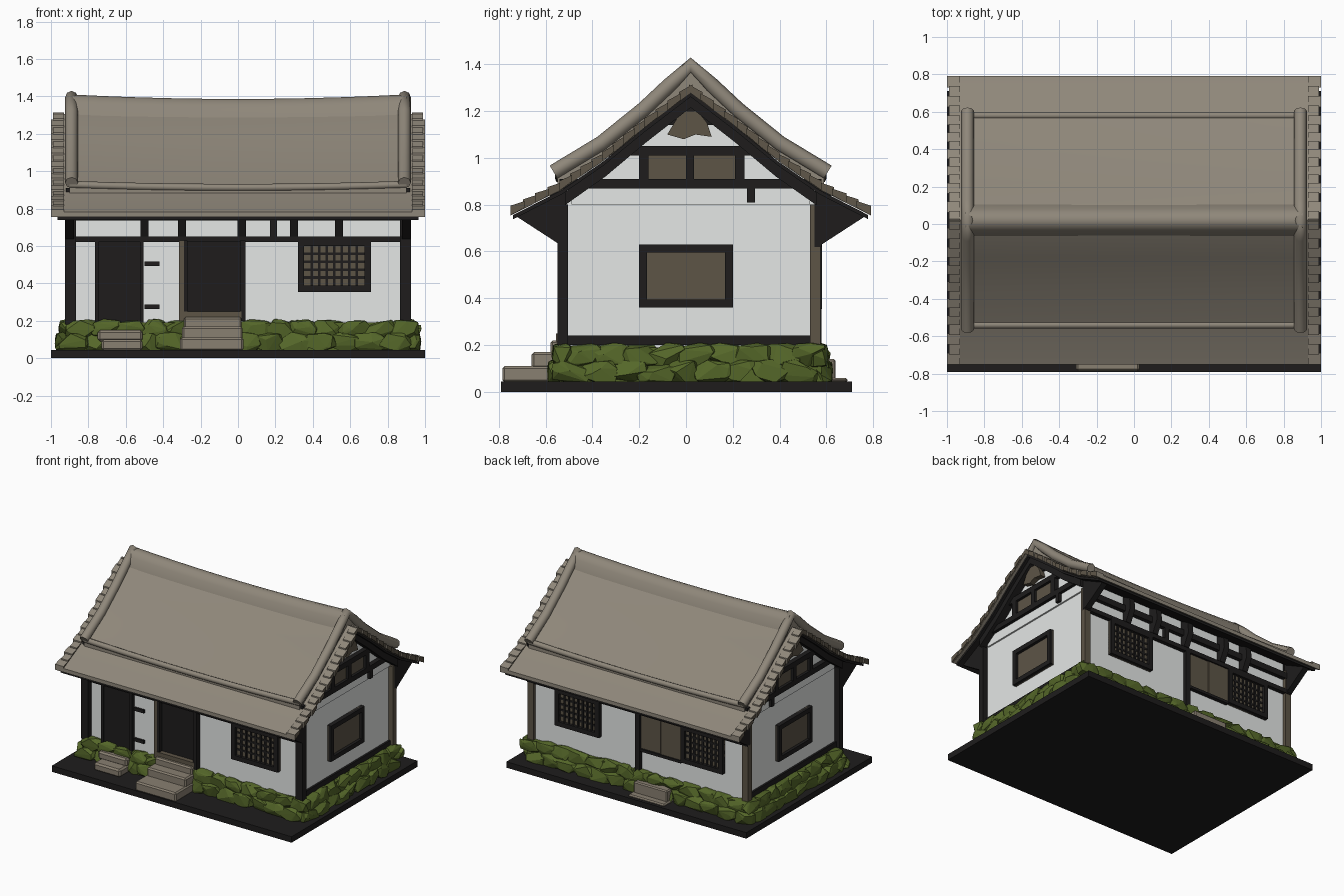
import bpy, bmesh, math, random
from mathutils import Vector

if "Cube" in bpy.data.objects:
    bpy.data.objects.remove(bpy.data.objects["Cube"])

random.seed(4)
YC = 0.02  # centre line of the house in y


def material(name, col):
    m = bpy.data.materials.new(name)
    m.diffuse_color = (*col, 1)
    m.use_nodes = True
    m.node_tree.nodes["Principled BSDF"].inputs["Base Color"].default_value = m.diffuse_color
    return m


ROOF = material("roof tan", (0.275, 0.243, 0.195))
EDGE = material("tile edge brown", (0.115, 0.095, 0.068))
WHITE = material("plaster white", (0.79, 0.81, 0.8))
DARK = material("dark timber", (0.013, 0.012, 0.012))
WOOD = material("shutter brown", (0.11, 0.09, 0.062))
MOSS = material("mossy stone", (0.09, 0.135, 0.022))
STEP = material("step stone", (0.25, 0.215, 0.165))


def finish(name, bm, mat, smooth=None):
    bmesh.ops.recalc_face_normals(bm, faces=bm.faces[:])
    me = bpy.data.meshes.new(name)
    bm.to_mesh(me)
    bm.free()
    me.materials.append(mat)
    ob = bpy.data.objects.new(name, me)
    bpy.context.collection.objects.link(ob)
    if smooth:
        bpy.context.view_layer.objects.active = ob
        ob.select_set(True)
        bpy.ops.object.shade_smooth_by_angle(angle=math.radians(smooth))
        ob.select_set(False)
    return ob


def boxes(name, items, mat, bevel=0.0):
    """Several boxes (x0,x1,y0,y1,z0,z1) in one object."""
    bm = bmesh.new()
    for x0, x1, y0, y1, z0, z1 in items:
        vs = bmesh.ops.create_cube(bm, size=1)["verts"]
        for v in vs:
            v.co = Vector(((x0 + x1) / 2 + v.co.x * (x1 - x0),
                           (y0 + y1) / 2 + v.co.y * (y1 - y0),
                           (z0 + z1) / 2 + v.co.z * (z1 - z0)))
    if bevel:
        bmesh.ops.bevel(bm, geom=bm.edges[:], offset=bevel, segments=1, affect='EDGES')
    return finish(name, bm, mat)


def prism(name, pts, xs, mat, sag=0.0, smooth=None):
    """Closed (y,z) outline swept along x; sag lifts the ends."""
    bm = bmesh.new()
    rings = [[bm.verts.new((x, y + YC, z + sag * x * x)) for y, z in pts] for x in xs]
    n = len(pts)
    for a, b in zip(rings, rings[1:]):
        for i in range(n):
            bm.faces.new((a[i], a[(i + 1) % n], b[(i + 1) % n], b[i]))
    bm.faces.new(rings[0])
    bm.faces.new(rings[-1][::-1])
    return finish(name, bm, mat, smooth)


def tube(name, path, r, mat, sides=8):
    """Round bar along a polyline lying in one plane."""
    cu = bpy.data.curves.new(name, 'CURVE')
    cu.dimensions = '3D'
    cu.bevel_depth = r
    cu.bevel_resolution = sides // 4
    cu.use_fill_caps = True
    sp = cu.splines.new('POLY')
    sp.points.add(len(path) - 1)
    for p, q in zip(sp.points, path):
        p.co = (*q, 1)
    cu.materials.append(mat)
    ob = bpy.data.objects.new(name, cu)
    bpy.context.collection.objects.link(ob)
    return ob


def mirrored(half):
    """Half outline from eave to ridge -> full outline from -y to +y."""
    return [(-d, z) for d, z in half] + [(d, z) for d, z in half[-2::-1]]


def shell(half, t):
    return mirrored(half) + mirrored([(d, z - t) for d, z in half])[::-1]


# ground slab and stone footing
boxes("ground_slab", [(-1, 1, -0.79, 0.71, 0, 0.045)], DARK)
boxes("footing_core", [(-0.92, 0.92, -0.54, 0.58, 0.04, 0.19)], MOSS)
bm = bmesh.new()


def stone(cx, cy, cz, sx, sy, sz):
    vs = []
    for _ in range(22):
        d = Vector([random.uniform(-1, 1) for _ in range(3)])
        d /= max(abs(c) for c in d) ** 0.5 * d.length ** 0.5
        vs.append(bm.verts.new((cx + d.x * sx, cy + d.y * sy, cz + d.z * sz)))
    res = bmesh.ops.convex_hull(bm, input=vs)
    bmesh.ops.delete(bm, geom=[v for v in res["geom_interior"] if isinstance(v, bmesh.types.BMVert)],
                     context='VERTS')


for row, (z, out) in enumerate(((0.085, 0.02), (0.155, 0.0))):
    for i in range(14):
        x = -0.89 + 1.78 * (i + 0.4 * row) / 13.4
        for y in (-0.53 - out, 0.565 + out):
            stone(x, y, z, 0.095, 0.045, 0.055)
    for i in range(9):
        y = -0.49 + 1.02 * (i + 0.4 * row) / 8.4
        for s in (-1, 1):
            stone(s * (0.915 + out), y, z, 0.045, 0.09, 0.055)
finish("footing_stones", bm, MOSS)

# plastered house body with gables
prism("house_walls", mirrored([(0.53, 0.18), (0.53, 0.88), (0, 1.25)]), [-0.885, 0.885], WHITE)

# lower roof with dark soffit
low = [(0.77, 0.782), (0.56, 0.888), (0.38, 1.01), (0.2, 1.155), (0, 1.305)]
xs = [-0.985 + 1.97 * i / 10 for i in range(11)]
prism("lower_roof", shell(low, 0.028), xs, ROOF, smooth=25)
prism("roof_soffit", shell([(d * 0.985, z - 0.026) for d, z in low], 0.018), [-0.965, 0.965], DARK)

# upper roof layer, its ridge, bottom rims and verge rolls
up = [(0.57, 0.912), (0.38, 1.037), (0.2, 1.185), (0.09, 1.282), (0, 1.34)]
xs = [-0.9 + 1.8 * i / 10 for i in range(11)]
prism("upper_roof", shell(up, 0.07), xs, ROOF, sag=0.02, smooth=25)
prism("ridge_roll", [(-0.085, 1.28), (-0.06, 1.345), (-0.03, 1.378), (0, 1.386), (0.03, 1.378),
                     (0.06, 1.345), (0.085, 1.28)], xs, ROOF, sag=0.03, smooth=40)
for s in (-1, 1):
    tube("upper_roof_rim", [(x, YC + s * 0.56, 0.912 + 0.02 * x * x) for x in xs], 0.02, ROOF)
    tube("verge_roll", [(s * 0.89, YC + d, z) for d, z in
                        mirrored([(0.585, 0.938), (0.38, 1.062), (0.2, 1.207), (0.09, 1.31), (0, 1.395)])],
         0.034, ROOF)

# stacked tiles along both verges
bm = bmesh.new()
for (d0, z0), (d1, z1) in zip(low, low[1:]):
    for k in range(4):
        a, b = k / 4, (k + 1.15) / 4
        for s in (-1, 1):
            for g in (-1, 1):
                co = []
                for t, lift in ((a, 0.014), (b, 0.003), (b, -0.025), (a, -0.028)):
                    co.append((YC + g * (d0 + (d1 - d0) * t), z0 + (z1 - z0) * t + lift))
                ends = [[bm.verts.new((s * x, *c)) for c in co] for x in (0.93, 1.0 - 0.012 * (k % 2))]
                for i in range(4):
                    j = (i + 1) % 4
                    bm.faces.new((ends[0][i], ends[0][j], ends[1][j], ends[1][i]))
                bm.faces.new(ends[0])
                bm.faces.new(ends[1])
verge = finish("verge_tiles", bm, ROOF)
verge.data.materials.append(EDGE)
for p in verge.data.polygons:  # outward ends and undersides are darker
    if abs(p.normal.x) > 0.7 or p.normal.z < -0.3:
        p.material_index = 1

# eave brackets: deep at the corners, short beam ends between
for g in (-1, 1):
    for x in (-0.9, -0.5, -0.3, 0.02, 0.3, 0.54, 0.9):
        end = abs(x) > 0.8
        out = [(0.53, 0.63), (0.56, 0.63), (0.745, 0.75), (0.53, 0.87)] if end else \
              [(0.53, 0.65), (0.565, 0.65), (0.61, 0.74), (0.6, 0.85), (0.53, 0.87)]
        prism("eave_bracket", [(g * y, z) for y, z in out], [x - 0.022, x + 0.022], DARK)

# long-wall beams and corner posts
FY, BY = -0.51, 0.55
for name, y0, y1 in (("front", FY - 0.03, FY), ("back", BY, BY + 0.03)):
    boxes(name + "_beams", [(-0.92, 0.92, y0, y1, 0.62, 0.652), (-0.92, 0.92, y0, y1, 0.735, 0.78)]
          + [(x - 0.018, x + 0.018, y0, y1, 0.64, 0.75) for x in (-0.5, -0.3, 0.02, 0.19, 0.3, 0.54)], DARK)
boxes("front_corner_posts", [(s * 0.895 - 0.03, s * 0.895 + 0.03, -0.55, -0.505, 0.18, 0.8) for s in (-1, 1)], DARK)
boxes("back_corner_posts", [(s * 0.895 - 0.025, s * 0.895 + 0.025, 0.53, 0.575, 0.18, 0.8) for s in (-1, 1)], WOOD)


def plane_box(axis, side, a0, a1, d0, d1, z0, z1):
    """Box on a wall: a along the wall, d the outward depth range."""
    lo, hi = sorted((side * d0, side * d1))
    if axis == 'y':
        return (a0, a1, lo + YC, hi + YC, z0, z1)
    return (lo, hi, a0, a1, z0, z1)


def window(name, axis, side, wall, a0, a1, z0, z1, lattice):
    """Timber frame, brown shutter panel and optional lattice."""
    f = 0.034
    pb = lambda *r: plane_box(axis, side, *r)
    boxes(name + "_panel", [pb(a0, a1, wall - 0.01, wall + 0.01, z0, z1)], WOOD)
    o = wall + 0.032
    bars = [pb(a0, a0 + f, wall, o, z0, z1), pb(a1 - f, a1, wall, o, z0, z1),
            pb(a0 + f, a1 - f, wall, o, z0, z0 + f), pb(a0 + f, a1 - f, wall, o, z1 - f, z1)]
    if lattice:
        o = wall + 0.018
        for n, u0, u1, upright in ((8, a0, a1, True), (5, z0, z1, False)):
            for i in range(1, n):
                c = u0 + f + (u1 - u0 - 2 * f) * i / n
                bars.append(pb(c - 0.007, c + 0.007, wall, o, z0 + f, z1 - f) if upright else
                            pb(a0 + f, a1 - f, wall, o - 0.003, c - 0.007, c + 0.007))
    boxes(name + "_frame", bars, DARK)


window("front_window", 'y', -1, 0.53, 0.32, 0.71, 0.355, 0.635, True)
window("back_window", 'y', 1, 0.53, 0.32, 0.69, 0.355, 0.635, True)
window("back_lattice_window", 'y', 1, 0.53, -0.71, -0.36, 0.355, 0.635, True)
boxes("back_shutters", [(-0.36, -0.19, 0.545, 0.57, 0.36, 0.625), (-0.185, -0.02, 0.545, 0.565, 0.36, 0.625)], WOOD)
boxes("back_post", [(-0.02, 0.02, 0.54, 0.58, 0.18, 0.64), (-0.36, 0.0, 0.54, 0.578, 0.345, 0.365)], DARK)

# front doors
boxes("side_door", [(-0.765, -0.505, -0.53, -0.5, 0.15, 0.63)]
      + [(x - 0.01, x + 0.01, -0.54, -0.5, 0.15, 0.63) for x in (-0.755, -0.515)], DARK)
boxes("door_hinges", [(-0.5, -0.42, -0.525, -0.5, z - 0.012, z + 0.012) for z in (0.275, 0.505)], DARK)
boxes("main_door", [(-0.31, 0.04, -0.52, -0.5, 0.2, 0.63), (-0.29, -0.27, -0.55, -0.5, 0.2, 0.63),
                    (0.01, 0.04, -0.55, -0.5, 0.2, 0.63)], DARK)
boxes("door_posts_and_sill", [(-0.29, 0.02, -0.555, -0.5, 0.215, 0.25),
                              (-0.315, -0.29, -0.55, -0.5, 0.2, 0.63)], WOOD)

# steps
boxes("front_steps", [(-0.31, 0.03, -0.785, -0.55, 0.04, 0.11), (-0.3, 0.025, -0.66, -0.55, 0.1, 0.17),
                      (-0.29, 0.02, -0.58, -0.53, 0.16, 0.22)], STEP, 0.01)
boxes("side_door_steps", [(-0.73, -0.51, -0.68, -0.55, 0.04, 0.1), (-0.75, -0.51, -0.6, -0.53, 0.09, 0.15)], STEP, 0.012)
boxes("back_steps", [(-0.3, 0.0, 0.57, 0.69, 0.04, 0.06), (-0.29, -0.01, 0.57, 0.64, 0.05, 0.14)], STEP, 0.008)

# gable ends: window, beams, shutters and hanging ornament
for s in (-1, 1):
    window("gable_window", 'x', s, 0.885, -0.2, 0.2, 0.36, 0.63, False)
    g = lambda a0, a1, z0, z1, d=0.92: plane_box('x', s, a0, a1, 0.87, d, z0, z1)
    boxes("gable_beams", [g(-0.51, 0.55, 0.2, 0.24, 0.9), g(-0.54, 0.58, 0.87, 0.91), g(-0.25, 0.29, 1.01, 1.05),
                          g(-0.2, -0.16, 0.9, 1.02), g(0.0, 0.035, 0.9, 1.02), g(0.21, 0.25, 0.9, 1.02),
                          g(0.26, 0.295, 0.81, 0.88)], DARK)
    boxes("gable_plaster_band", [g(-0.49, 0.53, 0.8, 0.87, 0.897)], WHITE)
    boxes("gable_shutters", [g(-0.16, 0.0, 0.91, 1.01, 0.9), g(0.035, 0.21, 0.91, 1.01, 0.9)], WOOD)
    in_low = [(d * 0.96, z - 0.035) for d, z in low[1:]]
    prism("gable_rafters", shell(in_low, 0.055), sorted((s * 0.87, s * 0.945)), DARK)
    prism("gable_peak_board", [(-0.12, 1.14), (0.12, 1.14), (0, 1.25)], sorted((s * 0.87, s * 0.9)), DARK)
    prism("gable_ornament", [(-0.1, 1.1), (-0.03, 1.08), (0.02, 1.1), (0.09, 1.09), (0.07, 1.15),
                             (0.03, 1.2), (-0.04, 1.2)], sorted((s * 0.87, s * 0.925)), WOOD)
